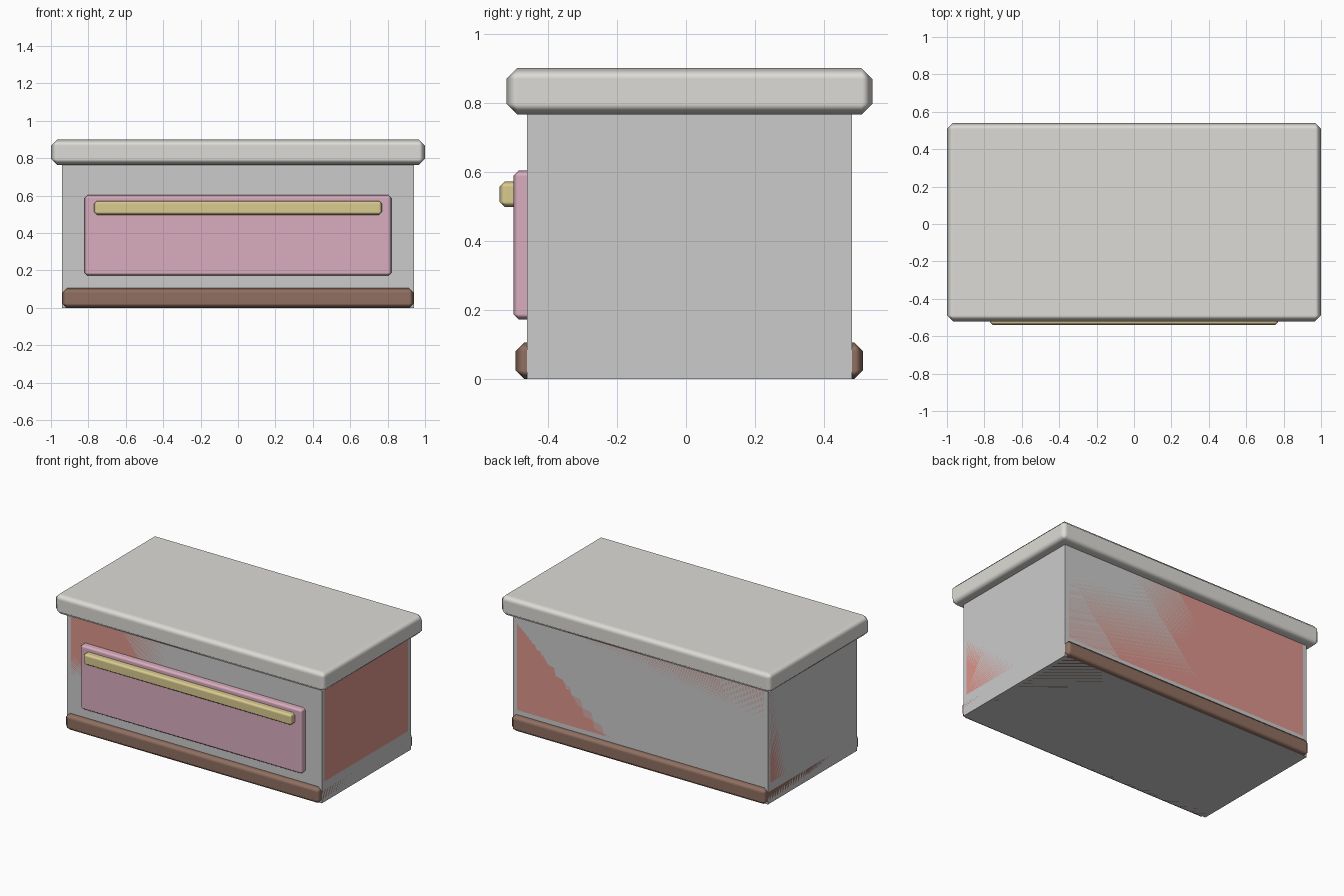
import bpy

if "Cube" in bpy.data.objects:
    bpy.data.objects.remove(bpy.data.objects["Cube"])


def material(name, rgb):
    m = bpy.data.materials.new(name)
    m.diffuse_color = (*rgb, 1)
    m.use_nodes = True
    m.node_tree.nodes["Principled BSDF"].inputs["Base Color"].default_value = m.diffuse_color
    return m


def box(name, x, y, z, chamfer=0.0, mat=None):
    """Box from half-width x, and (low, high) ranges in y and z."""
    bpy.ops.mesh.primitive_cube_add(
        size=1, location=(0, sum(y) / 2, sum(z) / 2))
    o = bpy.context.object
    o.name = name
    o.scale = (2 * x, y[1] - y[0], z[1] - z[0])
    bpy.ops.object.transform_apply(location=False, rotation=False, scale=True)
    if mat:
        o.data.materials.append(mat)
    if chamfer:
        bpy.ops.object.shade_smooth()
        b = o.modifiers.new("Chamfer", 'BEVEL')
        b.width = chamfer
        b.segments = 1
        b.harden_normals = True
    return o


stone = material("stone", (0.72, 0.71, 0.67))
salmon = material("salmon", (0.72, 0.30, 0.26))
pink = material("pink", (0.70, 0.42, 0.52))
brass = material("brass", (0.70, 0.60, 0.28))
brown = material("brown", (0.28, 0.16, 0.12))

# Plain carcass and the chamfered painted shell flush with it
box("carcass", 0.94, (-0.46, 0.48), (0, 0.79))
box("painted_body", 0.94, (-0.46, 0.48), (0.105, 0.80), 0.03, salmon)

# Plinth and overhanging worktop
box("plinth", 0.94, (-0.493, 0.513), (0, 0.105), 0.025, brown)
box("worktop", 1.0, (-0.52, 0.54), (0.765, 0.90), 0.032, stone)

# Drawer front with its long handle
box("drawer_front", 0.82, (-0.50, -0.44), (0.172, 0.603), 0.016, pink)
box("drawer_handle", 0.77, (-0.54, -0.47), (0.497, 0.572), 0.016, brass)
